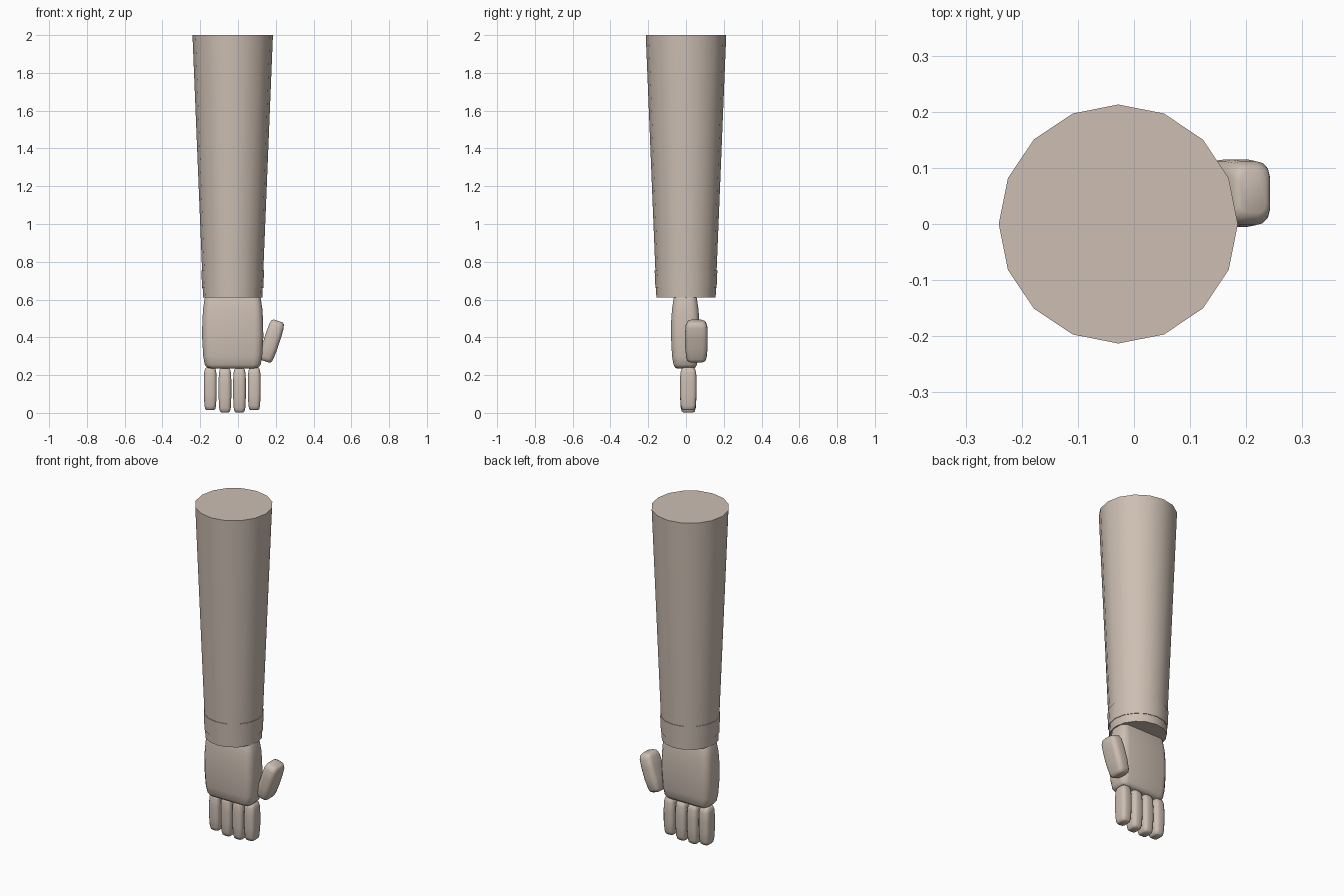
import bpy, bmesh
from math import cos, sin, pi, radians

cube = bpy.data.objects.get("Cube")
if cube:
    bpy.data.objects.remove(cube, do_unlink=True)

skin = bpy.data.materials.new("warm beige")
skin.use_nodes = True
BEIGE = (0.61, 0.52, 0.45, 1)
skin.diffuse_color = BEIGE
skin.node_tree.nodes["Principled BSDF"].inputs["Base Color"].default_value = BEIGE


def circle(radius, sides=16):
    return [(radius * cos(2 * pi * i / sides), radius * sin(2 * pi * i / sides))
            for i in range(sides)]


def rounded_rect(hx, hy, r, steps=3):
    """Rectangle outline with an arc at each corner."""
    points = []
    for q, (sx, sy) in enumerate([(1, 1), (-1, 1), (-1, -1), (1, -1)]):
        for i in range(steps + 1):
            a = pi / 2 * (q + i / steps)
            points.append((sx * (hx - r) + r * cos(a), sy * (hy - r) + r * sin(a)))
    return points


def loft(name, rings, location, tilt=0, angle=50):
    """Skin a stack of (z, outline) rings and cap both ends."""
    bm = bmesh.new()
    loops = [[bm.verts.new((x, y, z)) for x, y in outline] for z, outline in rings]
    n = len(loops[0])
    for low, high in zip(loops, loops[1:]):
        for i in range(n):
            j = (i + 1) % n
            bm.faces.new((low[i], low[j], high[j], high[i]))
    bm.faces.new(loops[0][::-1])
    bm.faces.new(loops[-1])
    bmesh.ops.recalc_face_normals(bm, faces=bm.faces)
    mesh = bpy.data.meshes.new(name)
    bm.to_mesh(mesh)
    bm.free()
    mesh.materials.append(skin)
    obj = bpy.data.objects.new(name, mesh)
    bpy.context.collection.objects.link(obj)
    obj.location = location
    obj.rotation_euler.y = tilt
    bpy.ops.object.select_all(action='DESELECT')
    obj.select_set(True)
    bpy.context.view_layer.objects.active = obj
    bpy.ops.object.shade_smooth_by_angle(angle=radians(angle))
    return obj


# Tapered forearm with a raised wrist band and a thin lower cuff
ARM_X = -0.028
for name, z0, r0, z1, r1 in [("forearm", 0.75, 0.162, 2.0, 0.213),
                             ("wrist_band", 0.66, 0.162, 0.755, 0.166),
                             ("lower_cuff", 0.612, 0.157, 0.665, 0.159)]:
    loft(name, [(z0, circle(r0)), (z1, circle(r1))], (ARM_X, 0, 0), angle=40)

# Palm: a soft block, widest in the middle
PALM = [(0.234, 0.105, 0.04), (0.24, 0.135, 0.054), (0.255, 0.148, 0.062),
        (0.30, 0.156, 0.07), (0.40, 0.162, 0.075), (0.48, 0.161, 0.075),
        (0.55, 0.157, 0.07), (0.615, 0.147, 0.06), (0.64, 0.135, 0.05)]
loft("palm", [(z, rounded_rect(hx, hy, hy * 0.6)) for z, hx, hy in PALM],
     (ARM_X, -0.004, 0))

# Fingers and thumb share one soft capsule-like block
DIGIT = [(-1, 0.6), (-0.95, 0.78), (-0.8, 0.9), (-0.3, 0.99),
         (0.3, 1), (0.75, 0.95), (0.94, 0.8), (1, 0.58)]


def digit(name, location, hx, hy, hz, tilt=0):
    rings = [(t * hz, rounded_rect(hx * s, hy * s, hx * s * 0.65)) for t, s in DIGIT]
    return loft(name, rings, location, tilt)


FINGERS = [("little_finger", -0.147, 0.128), ("ring_finger", -0.069, 0.12),
           ("middle_finger", 0.008, 0.12), ("index_finger", 0.086, 0.128)]
for name, x, z in FINGERS:
    digit(name, (x, 0.012, z), 0.034, 0.044, 0.118 if z < 0.125 else 0.113)

digit("thumb", (0.178, 0.055, 0.38), 0.042, 0.06, 0.112, radians(18))
